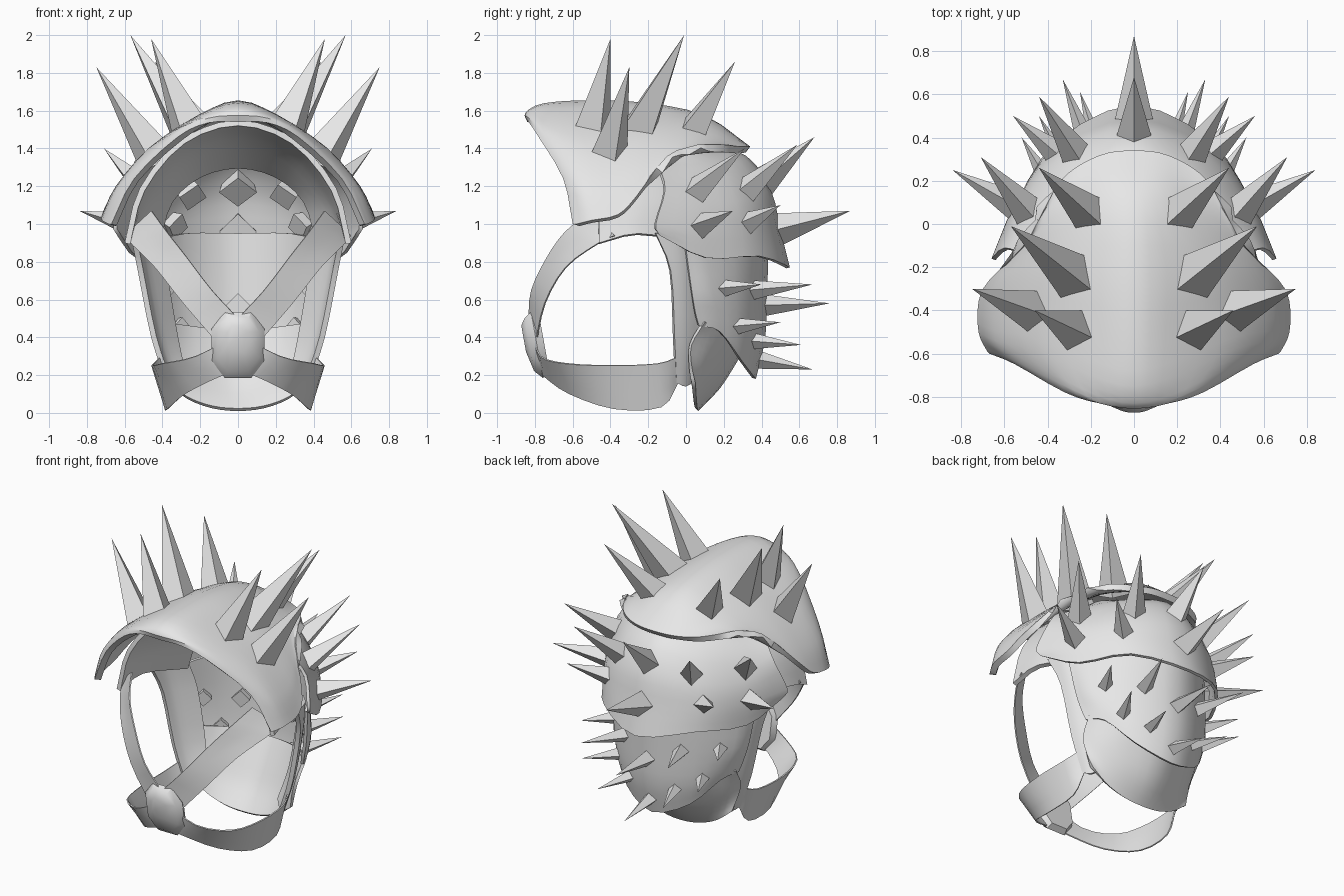
import bpy, bmesh, math
from mathutils import Vector

grey = bpy.data.materials.new("plain_grey")
grey.diffuse_color = (0.8, 0.8, 0.8, 1)
CORE = Vector((0, -0.05, 0.85))


def add(name, verts, faces):
    me = bpy.data.meshes.new(name)
    me.from_pydata(verts, [], faces)
    me.materials.append(grey)
    ob = bpy.data.objects.new(name, me)
    bpy.context.collection.objects.link(ob)
    bpy.ops.object.select_all(action='DESELECT')
    ob.select_set(True)
    bpy.context.view_layer.objects.active = ob
    return ob


def spline(pts, n):
    """Smooth curve through the points, n steps per span."""
    pts = [Vector(p) for p in pts]
    ext = [2 * pts[0] - pts[1]] + pts + [2 * pts[-1] - pts[-2]]
    out = []
    for i in range(len(pts) - 1):
        a, b, c, d = ext[i:i + 4]
        for k in range(n):
            t = k / n
            out.append(0.5 * (2 * b + (c - a) * t + (2 * a - 5 * b + 4 * c - d) * t * t
                              + (3 * b - a - 3 * c + d) * t ** 3))
    return out + [pts[-1]]


def surface(name, rows, thick, n=3, mirror=True):
    """Plate through rows of points; half rows start on the centre line."""
    if mirror:
        rows = [[(-x, y, z) for x, y, z in r[:0:-1]] + list(r) for r in rows]
    rows = [spline(r, n) for r in rows]
    cols = [spline(c, n) for c in zip(*rows)]
    h, w = len(cols), len(cols[0])
    verts = [v for c in cols for v in c]
    faces = [(i * w + j, i * w + j + 1, (i + 1) * w + j + 1, (i + 1) * w + j)
             for i in range(h - 1) for j in range(w - 1)]
    # make the faces point outwards
    s = 0
    for f in faces:
        p = [verts[k] for k in f]
        s += (p[2] - p[0]).cross(p[3] - p[1]).dot(sum(p, Vector()) / 4 - CORE)
    if s < 0:
        faces = [f[::-1] for f in faces]
    ob = add(name, verts, faces)
    mod = ob.modifiers.new("thickness", 'SOLIDIFY')
    mod.thickness, mod.offset = thick, -1
    bpy.ops.object.modifier_apply(modifier=mod.name)
    bpy.ops.object.shade_smooth_by_angle(angle=math.radians(40))


# overlapping armour plates
surface("top_plate", [
    [(0, -.84, 1.54), (.16, -.83, 1.535), (.32, -.78, 1.46), (.55, -.65, 1.24), (.67, -.6, 1.0)],
    [(0, -.85, 1.59), (.16, -.82, 1.57), (.34, -.74, 1.48), (.58, -.62, 1.24), (.685, -.58, 1.0)],
    [(0, -.75, 1.64), (.2, -.7, 1.58), (.46, -.58, 1.41), (.64, -.54, 1.2), (.72, -.5, 1.02)],
    [(0, -.5, 1.655), (.22, -.45, 1.57), (.46, -.4, 1.41), (.64, -.38, 1.21), (.72, -.36, 1.05)],
    [(0, -.2, 1.64), (.22, -.2, 1.56), (.4, -.2, 1.45), (.57, -.22, 1.29), (.67, -.26, 1.15)],
    [(0, .1, 1.575), (.15, .1, 1.54), (.3, .06, 1.47), (.42, .0, 1.41), (.51, -.1, 1.36)],
    [(0, .34, 1.41), (.12, .33, 1.41), (.24, .28, 1.41), (.34, .2, 1.42), (.42, .06, 1.42)],
], .04)

surface("middle_shell", [
    [(0, .1, 1.44), (.2, .05, 1.42), (.3, -.02, 1.4), (.36, -.15, 1.36)],
    [(0, .32, 1.36), (.25, .24, 1.31), (.43, .06, 1.27), (.5, -.14, 1.3)],
    [(0, .45, 1.18), (.32, .33, 1.13), (.51, .1, 1.11), (.6, -.11, 1.18)],
    [(0, .5, .97), (.34, .37, .97), (.54, .11, .97), (.66, -.16, 1.0)],
    [(0, .55, .77), (.35, .39, .83), (.54, .11, .82), (.64, -.14, .94)],
], .02)

surface("lower_shell", [
    [(0, .44, .95), (.29, .32, .95), (.48, .1, .9), (.53, 0, .87)],
    [(0, .43, .65), (.29, .32, .65), (.46, .14, .65), (.5, .03, .65)],
    [(0, .42, .4), (.27, .32, .42), (.42, .17, .52), (.47, .05, .53)],
    [(0, .37, .18), (.24, .3, .27), (.39, .18, .43), (.45, .07, .46)],
], .02)

surface("bottom_plate", [
    [(0, .36, .42), (.24, .28, .45), (.37, .17, .47), (.45, .1, .48)],
    [(0, .27, .27), (.22, .21, .3), (.36, .12, .32), (.44, .03, .36)],
    [(0, .18, .13), (.18, .15, .16), (.32, .09, .2), (.41, .03, .25)],
    [(0, .065, .01), (.14, .06, .025), (.27, .055, .075), (.38, .05, .16)],
], .02)

# inner lining: vault under the top plate, then a rim down each side
surface("lining_vault", [
    [(0, -.5, 1.55), (.3, -.46, 1.45), (.52, -.46, 1.19), (.6, -.46, .9)],
    [(0, -.2, 1.48), (.28, -.2, 1.39), (.48, -.2, 1.16), (.57, -.25, .95)],
    [(0, .1, 1.32), (.21, .1, 1.27), (.37, .08, 1.13), (.44, .06, .9)],
], .03)
for s in (1, -1):
    surface("lining_rim", [[(s * x, y, z) for x, y, z in r] for r in (
        [(.57, -.16, .95), (.53, -.08, .75), (.46, -.06, .4), (.38, -.05, .16)],
        [(.54, -.04, .95), (.5, 0, .75), (.43, .01, .4), (.35, 0, .14)],
        [(.44, .08, .93), (.4, .12, .75), (.34, .12, .4), (.29, .06, .18)])],
        .03, mirror=False)

    # crossing front straps
    surface("upper_strap", [[(s * x, y, z) for x, y, z in r] for r in (
        [(.46, -.5, 1.07), (.38, -.64, .96), (.27, -.74, .82), (.14, -.82, .65), (0, -.835, .5)],
        [(.6, -.38, .94), (.56, -.48, .89), (.44, -.64, .77), (.29, -.75, .58), (.1, -.8, .36)])],
        .008, mirror=False)
    surface("lower_strap", [[(s * x, y, z) for x, y, z in r] for r in (
        [(0, -.81, .42), (.22, -.775, .3), (.4, -.64, .26), (.455, -.4, .25), (.45, -.15, .26), (.41, -.03, .3)],
        [(-.06, -.79, .24), (.1, -.75, .19), (.28, -.62, .1), (.375, -.38, .02), (.385, -.13, .03), (.37, -.04, .16)])],
        .008, mirror=False)

# faceted stud where the straps meet: tilted stack of eight-sided rings
ring = [(.07, .17), (.14, .08), (.14, -.09), (.07, -.18),
        (-.07, -.18), (-.14, -.09), (-.14, .08), (-.07, .17)]
verts = []
for y, k in ((-.75, .85), (-.79, 1), (-.83, .8), (-.86, .4)):
    verts += [(x * k, y - z * k * .18, .365 + z * k + (.03 if k < .5 else 0)) for x, z in ring]
faces = [(8 * r + i, 8 * r + (i + 1) % 8, 8 * r + 8 + (i + 1) % 8, 8 * r + 8 + i)
         for r in range(3) for i in range(8)]
faces += [tuple(range(7, -1, -1)), tuple(range(24, 32))]
stud = add("strap_stud", verts, faces)
bm = bmesh.new()
bm.from_mesh(stud.data)
bmesh.ops.recalc_face_normals(bm, faces=bm.faces)
bm.to_mesh(stud.data)
bm.free()
bpy.ops.object.shade_smooth_by_angle(angle=math.radians(40))


def spike(name, base, tip, r):
    """Four-sided pyramid sunk a little into its plate."""
    b, t = Vector(base), Vector(tip)
    d = (t - b).normalized()
    u = d.cross(Vector((0, 0, 1))).normalized()
    v = u.cross(d)
    b = b - d * .05
    add(name, [b + u * r, b + v * r, b - u * r, b - v * r, t],
        [(0, 1, 4), (1, 2, 4), (2, 3, 4), (3, 0, 4), (3, 2, 1, 0)])


# spikes: base, tip, half width; mirrored unless on the centre line
spikes = {
    "top_spike": [
        ((.47, -.4, 1.4), (.75, -.3, 1.83), .105), ((.27, -.49, 1.53), (.46, -.4, 1.98), .11),
        ((.28, -.24, 1.52), (.57, -.01, 2.0), .12), ((.21, .05, 1.51), (.44, .26, 1.86), .1)],
    "middle_spike": [
        ((0, .38, 1.2), (0, .68, 1.46), .1), ((.26, .31, 1.17), (.44, .59, 1.42), .085),
        ((.49, .06, 1.18), (.71, .31, 1.4), .085), ((0, .48, .97), (0, .87, 1.07), .1),
        ((.35, .32, 1.0), (.56, .5, 1.1), .075), ((.54, .08, .99), (.84, .25, 1.07), .08)],
    "lower_spike": [
        ((0, .42, .57), (0, .76, .58), .065), ((.21, .35, .65), (.33, .67, .68), .06),
        ((.4, .2, .66), (.52, .4, .68), .055), ((.32, .28, .46), (.44, .5, .48), .05),
        ((.17, .36, .38), (.25, .61, .36), .05), ((0, .39, .28), (0, .67, .23), .055)],
}
for name, items in spikes.items():
    for base, tip, r in items:
        for s in ((1, -1) if tip[0] else (1,)):
            spike(name, (s * base[0], *base[1:]), (s * tip[0], *tip[1:]), r)
